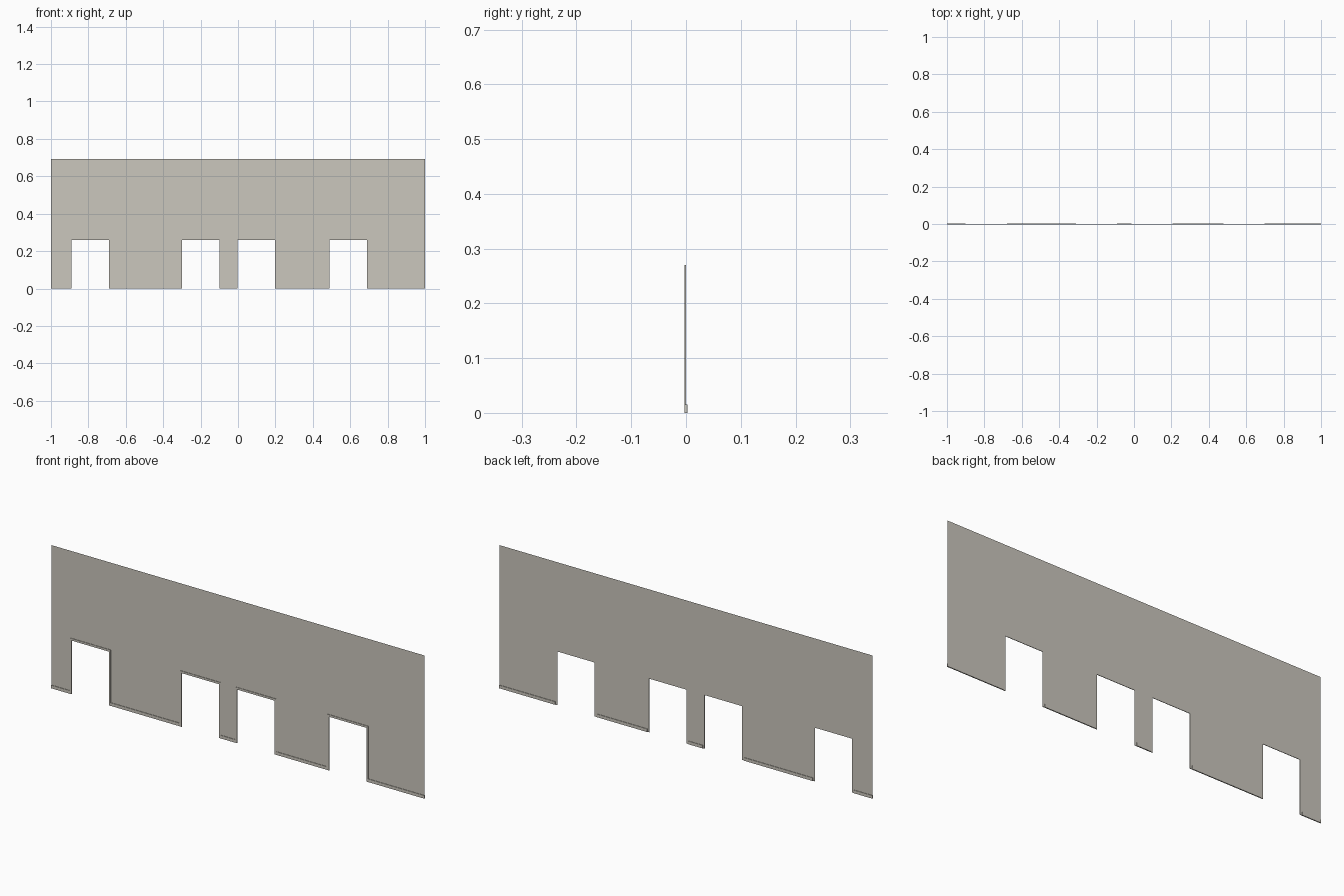
import bpy, bmesh

if "Cube" in bpy.data.objects:
    bpy.data.objects.remove(bpy.data.objects["Cube"])

# Opening spans along x, and the main sizes
DOORS = [(-0.89, -0.69), (-0.30, -0.10), (-0.004, 0.197), (0.489, 0.689)]
TOP, DOOR_H = 0.692, 0.26
FRAME, SKIRT = 0.01, 0.015
WALL_Y, FRONT_Y, BACK_Y = 0.0, -0.0025, 0.0025

paint = bpy.data.materials.new("warm_grey_plaster")
paint.diffuse_color = (0.60, 0.57, 0.51, 1)
paint.use_nodes = True
paint.node_tree.nodes["Principled BSDF"].inputs["Base Color"].default_value = paint.diffuse_color


def finish(name, bm):
    me = bpy.data.meshes.new(name)
    bm.to_mesh(me)
    bm.free()
    me.materials.append(paint)
    ob = bpy.data.objects.new(name, me)
    bpy.context.collection.objects.link(ob)
    return ob


def sheet(name, outline, y, depth=0):
    """Flat xz outline facing -y, optionally given a depth."""
    bm = bmesh.new()
    face = bm.faces.new([bm.verts.new((x, y, z)) for x, z in outline])
    if depth:
        ext = bmesh.ops.extrude_face_region(bm, geom=[face])
        moved = [v for v in ext["geom"] if isinstance(v, bmesh.types.BMVert)]
        bmesh.ops.translate(bm, vec=(0, depth, 0), verts=moved)
        bmesh.ops.recalc_face_normals(bm, faces=bm.faces)
    return finish(name, bm)


# Paper-thin wall with the openings stepped into its lower edge
outline = [(-1, 0)]
for a, b in DOORS:
    outline += [(a, 0), (a, DOOR_H), (b, DOOR_H), (b, 0)]
outline += [(1, 0), (1, TOP), (-1, TOP)]
sheet("wall", outline, WALL_Y)

# Raised frame round each opening
for i, (a, b) in enumerate(DOORS):
    sheet(f"door_frame_{i + 1}",
          [(a, 0), (a, DOOR_H), (b, DOOR_H), (b, 0), (b + FRAME, 0),
           (b + FRAME, DOOR_H + FRAME), (a - FRAME, DOOR_H + FRAME), (a - FRAME, 0)],
          FRONT_Y, WALL_Y - FRONT_Y)

# Skirting between the frames, passing slightly through the wall
starts = [-1] + [b + FRAME for a, b in DOORS]
ends = [a - FRAME for a, b in DOORS] + [1]
for i, (a, b) in enumerate(zip(starts, ends)):
    sheet(f"skirting_{i + 1}", [(a, 0), (b, 0), (b, SKIRT), (a, SKIRT)],
          FRONT_Y, BACK_Y - FRONT_Y)
